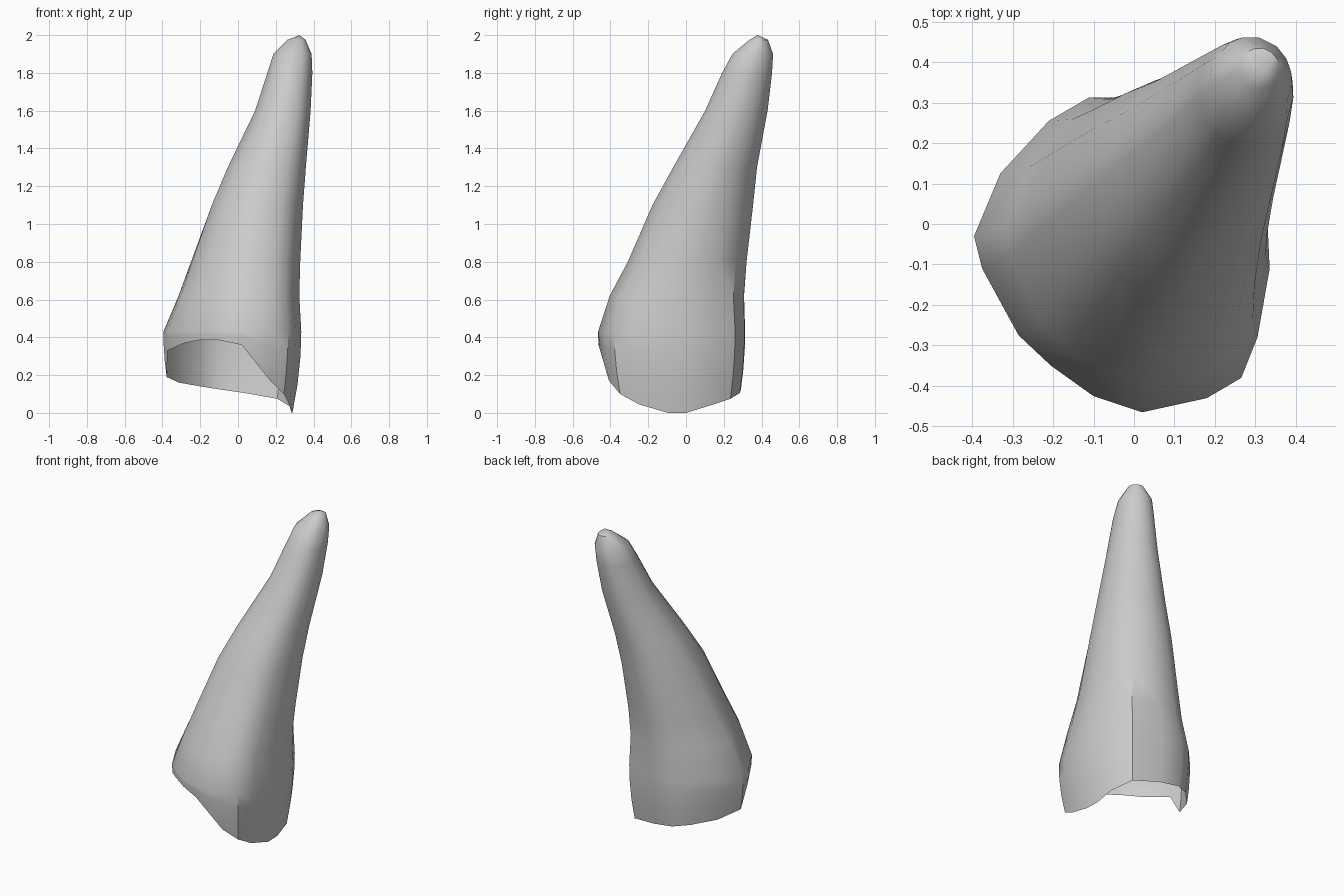
import bpy, bmesh, math

cube = bpy.data.objects.get("Cube")
if cube:
    bpy.data.objects.remove(cube, do_unlink=True)

# Widest outline of the crown, with the height of the wavy open rim at each point
OUTLINE = [
    (-.395, -.03, .19), (-.33, .125, .16), (-.21, .255, .14), (-.11, .313, .125),
    (.04, .31, .105), (.23, .26, .075), (.31, .13, .035), (.33, 0, 0),
    (.335, -.11, 0), (.305, -.28, .045), (.265, -.38, .10), (.18, -.43, .17),
    (.02, -.465, .36), (-.10, -.425, .385), (-.205, -.35, .385),
    (-.285, -.275, .37), (-.375, -.11, .33)]
WIDEST = 0.43

# Root sections: height, then x and y limits
SECTIONS = [
    (.62, -.315, .325, -.405, .31), (.80, -.25, .33, -.31, .325),
    (1.10, -.14, .345, -.18, .36), (1.30, -.055, .36, -.07, .38),
    (1.60, .09, .385, .10, .435), (1.80, .155, .394, .19, .458),
    (1.90, .187, .39, .245, .463), (1.975, .262, .358, .335, .435)]
TIP = (.325, .38, 2.0)


def rim_ring(f):
    """Ring between the open rim (f=0) and the widest outline (f=1)."""
    ring = []
    for x, y, rim in OUTLINE:
        z = rim + (WIDEST - rim) * f
        s = 1 - .14 * ((WIDEST - z) / WIDEST) ** 2
        ring.append((x * s, y * s, z))
    return ring


def root_ring(z, x0, x1, y0, y1):
    """Crown outline fitted to the limits, rounding off with height."""
    round_off = min(1, (z - WIDEST) / .6)
    ring = []
    for x, y, _ in OUTLINE:
        u, v = (x + .03) / .365, (y + .076) / .389
        r = math.hypot(u, v)
        k = 1 + (1 / r - 1) * round_off
        ring.append(((x0 + x1) / 2 + u * k * (x1 - x0) / 2,
                     (y0 + y1) / 2 + v * k * (y1 - y0) / 2, z))
    return ring


# Hollow tapered shell, open at the bottom
bm = bmesh.new()
rings = [rim_ring(f) for f in (0, .35, .7, 1)] + [root_ring(*s) for s in SECTIONS]
loops = [[bm.verts.new(p) for p in ring] for ring in rings]
n = len(OUTLINE)
for low, high in zip(loops, loops[1:]):
    for i in range(n):
        j = (i + 1) % n
        bm.faces.new((low[i], low[j], high[j], high[i]))
tip = bm.verts.new(TIP)
for i in range(n):
    bm.faces.new((loops[-1][i], loops[-1][(i + 1) % n], tip))
bmesh.ops.recalc_face_normals(bm, faces=bm.faces)
if sum(f.normal.z for f in bm.faces if tip in f.verts) < 0:
    bmesh.ops.reverse_faces(bm, faces=bm.faces)

mesh = bpy.data.meshes.new("tooth_shell")
bm.to_mesh(mesh)
bm.free()
shell = bpy.data.objects.new("tooth_shell", mesh)
bpy.context.collection.objects.link(shell)

# Plain grey surface
grey = bpy.data.materials.new("light_grey")
grey.use_nodes = True
colour = (.6, .6, .6, 1)
grey.diffuse_color = colour
grey.node_tree.nodes["Principled BSDF"].inputs["Base Color"].default_value = colour
mesh.materials.append(grey)

bpy.context.view_layer.objects.active = shell
shell.select_set(True)
bpy.ops.object.shade_smooth_by_angle(angle=math.radians(35))
